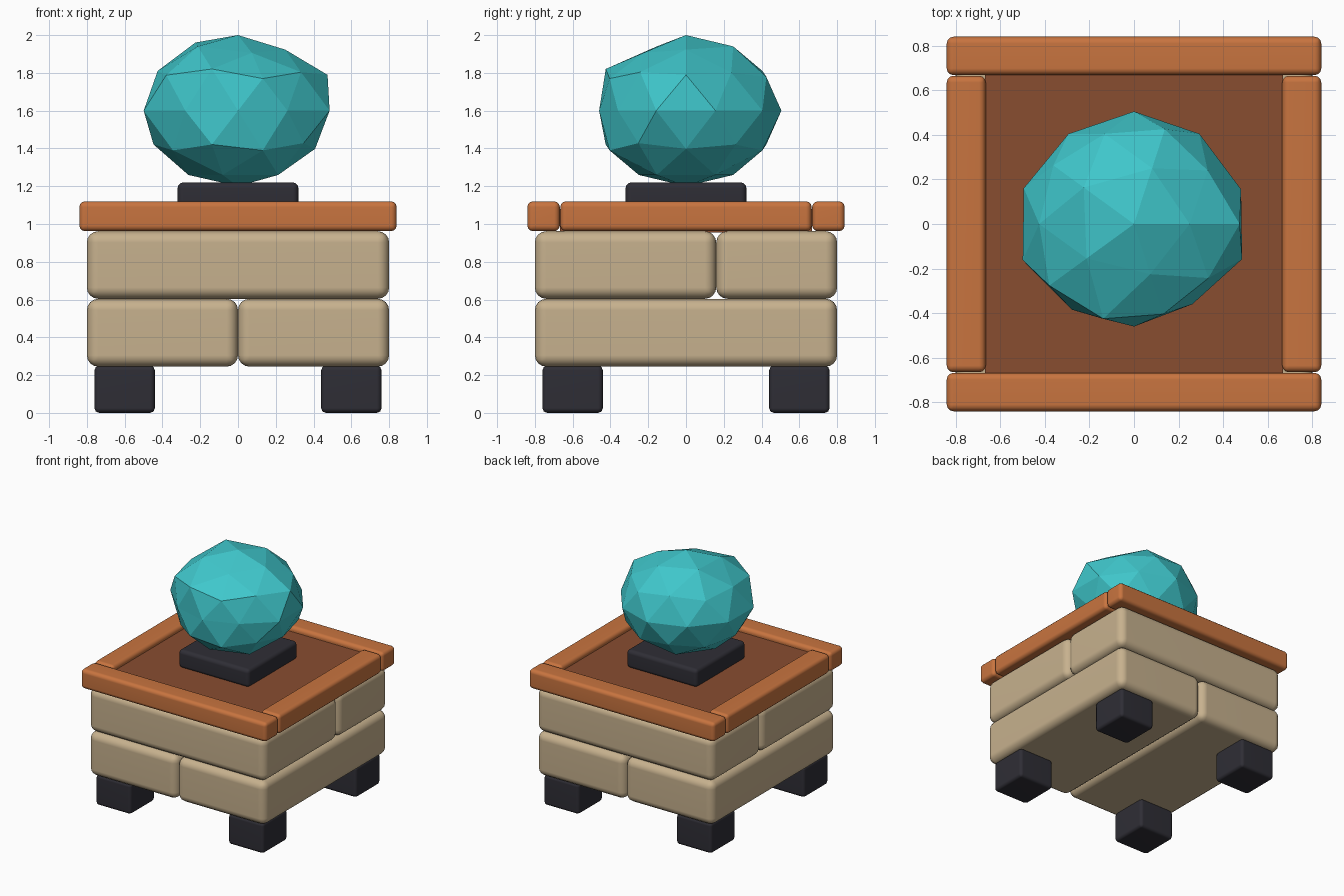
import bpy, bmesh, math
from mathutils import Vector

if "Cube" in bpy.data.objects:
    bpy.data.objects.remove(bpy.data.objects["Cube"])


def material(name, rgb):
    m = bpy.data.materials.new(name)
    m.diffuse_color = (*rgb, 1)
    m.use_nodes = True
    m.node_tree.nodes["Principled BSDF"].inputs["Base Color"].default_value = m.diffuse_color
    return m


STONE = material("sandstone", (0.57, 0.44, 0.27))
WOOD = material("orange_wood", (0.58, 0.175, 0.05))
PANEL = material("brown_panel", (0.25, 0.075, 0.03))
DARK = material("charcoal", (0.028, 0.027, 0.036))
GEM = material("turquoise", (0.05, 0.57, 0.60))


def finish(name, bm, mat):
    me = bpy.data.meshes.new(name)
    bm.to_mesh(me)
    bm.free()
    me.materials.append(mat)
    ob = bpy.data.objects.new(name, me)
    bpy.context.collection.objects.link(ob)
    return ob


def block(name, lo, hi, mat, bevel=0, segs=3):
    """Box between two corners with rounded edges."""
    lo, hi = Vector(lo), Vector(hi)
    bm = bmesh.new()
    bmesh.ops.create_cube(bm, size=1)
    for v in bm.verts:
        v.co = (lo + hi) / 2 + v.co * (hi - lo)
    if bevel:
        flat = set(bm.faces)
        bmesh.ops.bevel(bm, geom=bm.edges[:], offset=bevel, segments=segs,
                        profile=0.5, affect='EDGES')
        for f in bm.faces:
            f.smooth = True
    ob = finish(name, bm, mat)
    if bevel:
        # weighted normals keep the big faces flat and the edges soft
        ob.modifiers.new("soft_edges", 'WEIGHTED_NORMAL').keep_sharp = True
    return ob


# four feet
for sx in (-1, 1):
    for sy in (-1, 1):
        cx, cy = 0.6 * sx, 0.6 * sy
        block("foot", (cx - 0.16, cy - 0.16, 0), (cx + 0.16, cy + 0.16, 0.25), DARK, 0.025, 2)

# lower course runs front to back, upper course runs side to side
block("lower_stone_left", (-0.8, -0.8, 0.245), (0, 0.8, 0.604), STONE, 0.06, 4)
block("lower_stone_right", (0, -0.8, 0.245), (0.8, 0.8, 0.604), STONE, 0.06, 4)
block("upper_stone_front", (-0.8, -0.8, 0.604), (0.8, 0.16, 0.962), STONE, 0.06, 4)
block("upper_stone_back", (-0.8, 0.16, 0.604), (0.8, 0.8, 0.962), STONE, 0.06, 4)

# wooden rim with sunken panel
for s, side in ((-1, "front"), (1, "back")):
    ys = sorted((0.668 * s, 0.84 * s))
    block(side + "_rail", (-0.84, ys[0], 0.962), (0.84, ys[1], 1.12), WOOD, 0.03)
for s, side in ((-1, "left"), (1, "right")):
    xs = sorted((0.665 * s, 0.84 * s))
    block(side + "_rail", (xs[0], -0.665, 0.962), (xs[1], 0.665, 1.12), WOOD, 0.03)
block("top_panel", (-0.668, -0.668, 0.955), (0.668, 0.668, 1.08), PANEL)

# plinth under the gem
block("plinth", (-0.32, -0.32, 1.07), (0.32, 0.32, 1.22), DARK, 0.03, 3)

# faceted gem: squashed icosphere, some corners pushed in or out
# key: (angle in degrees, height of the corner on a unit sphere in tenths)
PUSH = {(90, 0): 1.01, (18, 0): 1.01, (-18, 0): 1.02, (-54, 0): 0.89,
        (-90, 0): 0.92, (-126, 0): 0.95, (-162, 0): 1.05, (162, 0): 1.04,
        (0, 4): 1.06, (-144, 4): 1.05, (-72, 4): 0.95,
        (0, 9): 0.95, (144, 9): 1.06, (-72, 9): 0.90,
        (-108, 5): 1.05, (-36, 5): 0.97, (36, 5): 0.96,
        (-36, -4): 0.96, (0, -5): 0.96}
bm = bmesh.new()
bmesh.ops.create_icosphere(bm, subdivisions=2, radius=1)
for v in bm.verts:
    key = (round(math.degrees(math.atan2(v.co.y, v.co.x))), round(v.co.z * 10))
    f = PUSH.get(key, 1.0)
    v.co = (v.co.x * 0.5 * f, v.co.y * 0.5 * f, 1.6 + v.co.z * 0.4 * f)
finish("gem", bm, GEM)
